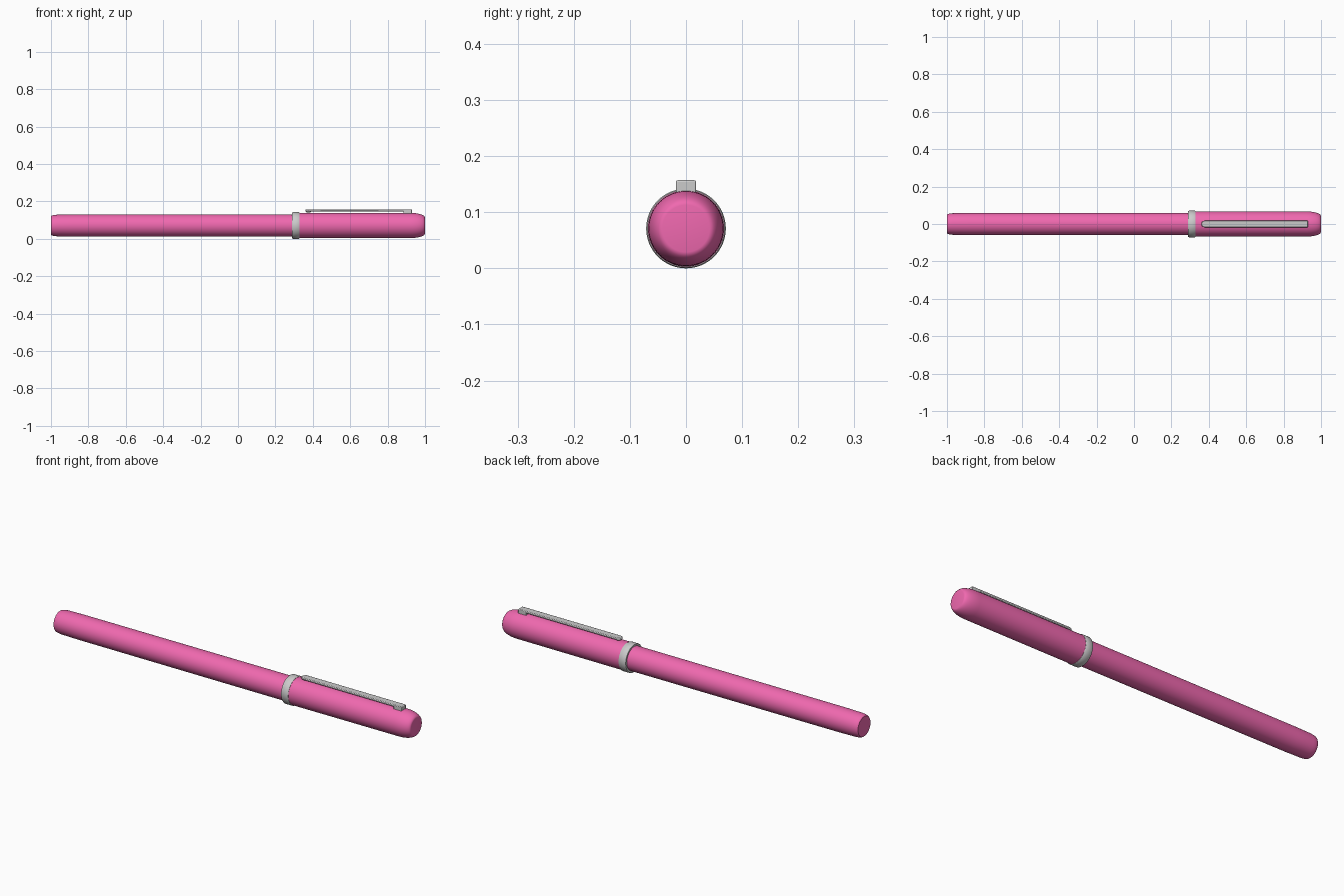
import bpy, bmesh, math
from mathutils import Matrix

if "Cube" in bpy.data.objects:
    bpy.data.objects.remove(bpy.data.objects["Cube"])

AXIS_Z = 0.071
SEGMENTS = 64

pink = bpy.data.materials.new("pink")
pink.diffuse_color = (0.87, 0.14, 0.43, 1)
pink.use_nodes = True
pink.node_tree.nodes["Principled BSDF"].inputs["Base Color"].default_value = pink.diffuse_color


def finish(name, bm, material=None):
    bmesh.ops.recalc_face_normals(bm, faces=bm.faces)
    mesh = bpy.data.meshes.new(name)
    bm.to_mesh(mesh)
    bm.free()
    obj = bpy.data.objects.new(name, mesh)
    bpy.context.collection.objects.link(obj)
    if material:
        mesh.materials.append(material)
    bpy.ops.object.select_all(action='DESELECT')
    obj.select_set(True)
    bpy.context.view_layer.objects.active = obj
    bpy.ops.object.shade_smooth_by_angle(angle=math.radians(35))
    return obj


def lathe(name, profile, material=None):
    """Turn (x, radius) points around the pen axis, with flat end faces."""
    bm = bmesh.new()
    rings = []
    for x, r in profile:
        ring = []
        for i in range(SEGMENTS):
            a = 2 * math.pi * i / SEGMENTS
            ring.append(bm.verts.new((x, r * math.cos(a), AXIS_Z + r * math.sin(a))))
        rings.append(ring)
    for a, b in zip(rings, rings[1:]):
        for i in range(SEGMENTS):
            j = (i + 1) % SEGMENTS
            bm.faces.new((a[i], a[j], b[j], b[i]))
    bm.faces.new(rings[0])
    bm.faces.new(rings[-1])
    return finish(name, bm, material)


def extrude_outline(name, outline, z0, z1, bevel):
    """Raise an (x, y) outline from z0 to z1 and soften its edges."""
    bm = bmesh.new()
    face = bm.faces.new([bm.verts.new((x, y, z0)) for x, y in outline])
    new = bmesh.ops.extrude_face_region(bm, geom=[face])["geom"]
    for v in new:
        if isinstance(v, bmesh.types.BMVert):
            v.co.z = z1
    obj = finish(name, bm)
    mod = obj.modifiers.new("bevel", 'BEVEL')
    mod.width, mod.segments = bevel, 2
    return obj


# Barrel with a softly rounded tail
lathe("barrel", [(-1, 0.050), (-0.996, 0.0535), (-0.985, 0.056), (-0.97, 0.0575),
                 (-0.88, 0.059), (0.31, 0.06)], pink)

# Cap with a rounded shoulder ending in a flat disc
shoulder = [(0.925 + 0.075 * math.sin(t), 0.042 + 0.025 * math.cos(t))
            for t in [math.pi / 2 * i / 10 for i in range(11)]]
lathe("cap", [(0.32, 0.068)] + shoulder, pink)

# Metal ring at the mouth of the cap
lathe("cap_ring", [(0.29, 0.069), (0.293, 0.071), (0.327, 0.071), (0.33, 0.069)])

# Clip bar with a round free end
half = 0.0175
tip = [(0.36 + half - half * math.sin(t), half * math.cos(t))
       for t in [math.pi * i / 12 for i in range(13)]]
extrude_outline("clip_bar", [(0.93, -half), (0.93, half)] + tip, 0.146, 0.157, 0.003)

# Foot that joins the clip to the cap
extrude_outline("clip_foot", [(0.885, -half), (0.93, -half), (0.93, half), (0.885, half)],
                0.125, 0.156, 0.002)

# Small contact pad under the free end
bm = bmesh.new()
bmesh.ops.create_uvsphere(bm, u_segments=24, v_segments=12, radius=0.0145,
                          matrix=Matrix.Translation((0.377, 0, 0.148)) @ Matrix.Diagonal((1, 1, 0.6, 1)))
finish("clip_pad", bm)
